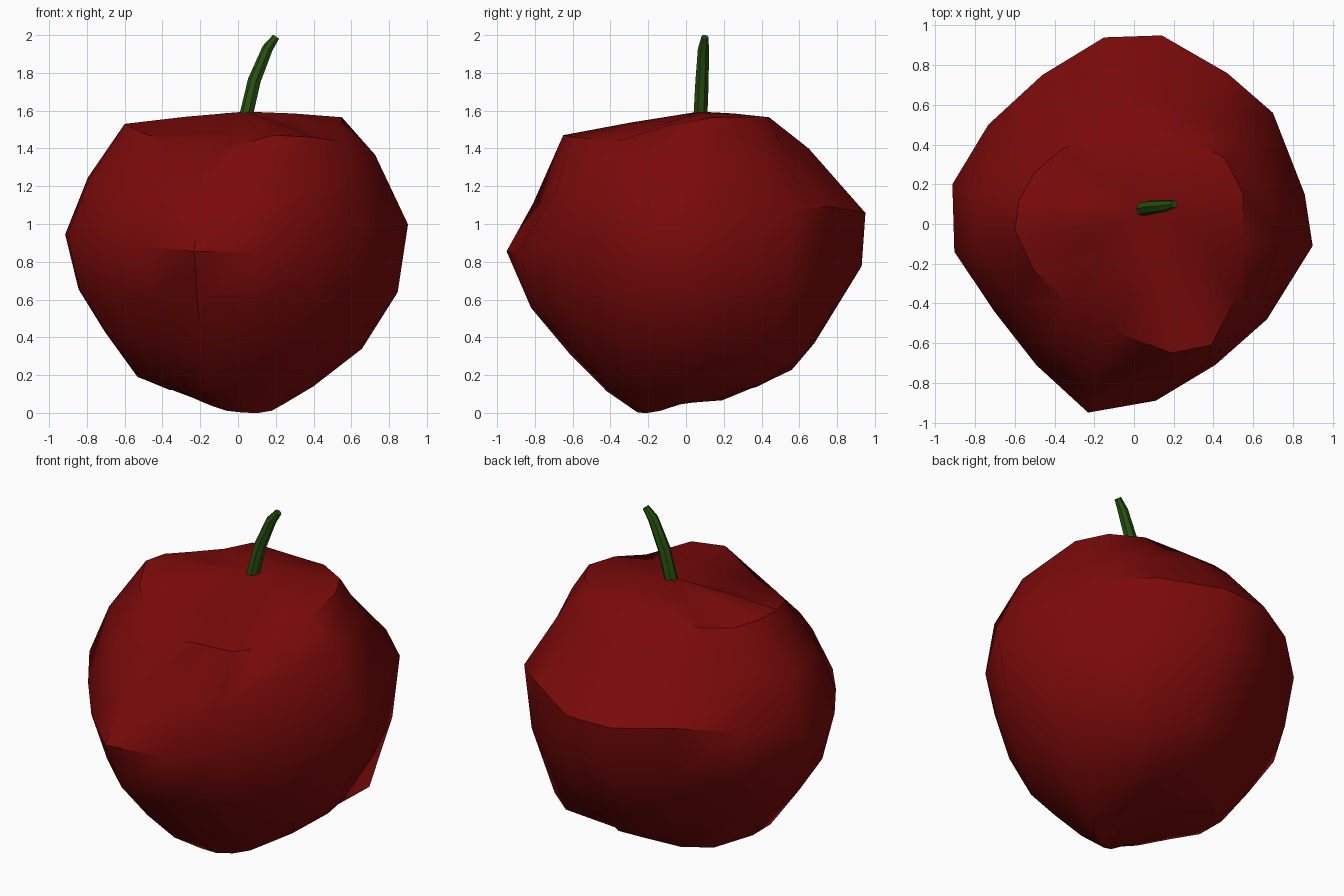
import bpy, bmesh, math
from mathutils import Vector

if "Cube" in bpy.data.objects:
    bpy.data.objects.remove(bpy.data.objects["Cube"])


def material(name, rgb):
    m = bpy.data.materials.new(name)
    m.diffuse_color = (*rgb, 1)
    m.use_nodes = True
    m.node_tree.nodes["Principled BSDF"].inputs["Base Color"].default_value = m.diffuse_color
    return m


def finish(bm, name, mat, angle):
    bmesh.ops.recalc_face_normals(bm, faces=bm.faces)
    me = bpy.data.meshes.new(name)
    bm.to_mesh(me)
    bm.free()
    me.materials.append(mat)
    ob = bpy.data.objects.new(name, me)
    bpy.context.collection.objects.link(ob)
    bpy.ops.object.select_all(action='DESELECT')
    ob.select_set(True)
    bpy.context.view_layer.objects.active = ob
    bpy.ops.object.shade_smooth_by_angle(angle=math.radians(angle))
    return ob


def bridge(bm, rings):
    for a, b in zip(rings, rings[1:]):
        n = len(a)
        for i in range(n):
            j = (i + 1) % n
            bm.faces.new((a[i], a[j], b[j], b[i]))


def fan(bm, ring, tip):
    v = bm.verts.new(tip)
    for i in range(len(ring)):
        bm.faces.new((ring[i], ring[(i + 1) % len(ring)], v))


red = material("apple red", (0.20, 0.003, 0.003))
green = material("stem green", (0.02, 0.082, 0.005))

# Irregular plan outline seen from above
outline = [(0.90, -0.11), (0.86, 0.15), (0.70, 0.56), (0.47, 0.76),
           (0.14, 0.95), (-0.15, 0.94), (-0.46, 0.75), (-0.73, 0.50),
           (-0.91, 0.20), (-0.90, -0.14), (-0.70, -0.44), (-0.49, -0.71),
           (-0.23, -0.95), (0.11, -0.89), (0.41, -0.71), (0.67, -0.48)]

# Lopsided rings: reach and height at left, right, front, back
profile = [
    (0.24, 0.08, 0.24, 0.01, 0.27, 0.00, 0.24, 0.09),
    (0.53, 0.19, 0.40, 0.14, 0.42, 0.11, 0.56, 0.23),
    (0.70, 0.43, 0.66, 0.34, 0.62, 0.31, 0.68, 0.37),
    (0.84, 0.65, 0.85, 0.64, 0.82, 0.55, 0.93, 0.78),
    (0.91, 0.94, 0.905, 1.00, 0.95, 0.85, 0.95, 1.06),
    (0.79, 1.24, 0.73, 1.37, 0.81, 1.10, 0.65, 1.40),
]

# Local bumps and dents: (ring, first, last segment) -> scale, lift
bumps = {
    (1, 2, 3): (0.9, -0.05),     # underside, back right
    (2, 2, 3): (1.12, -0.07),
    (1, 6, 7): (0.85, -0.08),    # underside, back left
    (2, 14, 15): (1.08, 0.0),    # low front right
    (4, 2, 3): (1.0, 0.05),      # widest line, raised at the back
    (4, 6, 7): (1.0, 0.04),
    (5, 14, 15): (1.14, 0.0),    # below the front right shoulder
}

# Uneven shoulder around the top, sunken at the front left
shoulder = [(0.55, -0.10, 1.52), (0.55, 0.15, 1.565), (0.46, 0.33, 1.565),
            (0.28, 0.43, 1.565), (0.08, 0.45, 1.555), (-0.21, 0.44, 1.565),
            (-0.36, 0.38, 1.51), (-0.50, 0.26, 1.50), (-0.58, 0.12, 1.52),
            (-0.60, -0.03, 1.53), (-0.50, -0.24, 1.48), (-0.33, -0.40, 1.43),
            (-0.10, -0.54, 1.39), (0.19, -0.65, 1.47), (0.39, -0.61, 1.46),
            (0.52, -0.36, 1.44)]

# Apple body
bm = bmesh.new()
rings = []
for k, (l, lz, r, rz, f, fz, b, bz) in enumerate(profile):
    ring = []
    for i, (x, y) in enumerate(outline):
        u, v = x / 0.905, y / 0.95
        w = u * u / (u * u + v * v)
        z = w * (rz if u > 0 else lz) + (1 - w) * (bz if v > 0 else fz)
        px, py = u * (r if u > 0 else l), v * (b if v > 0 else f)
        s = 1.0
        if k == 0:                              # sloping underside
            z = (max(0, 0.15 * (0.1 - px) + 0.18 * (py + 0.2))
                 + 0.4 * max(0, px - 0.15))
        for (ring_no, first, last), (scale, lift) in bumps.items():
            if k == ring_no and first <= i <= last:
                s, z = scale, z + lift
        ring.append(bm.verts.new((px * s, py * s, z)))
    rings.append(ring)
top = Vector((0.04, 0.07, 1.595))
rings.append([bm.verts.new(p) for p in shoulder])
inner = []
for i, p in enumerate(shoulder):
    q = top.lerp(Vector(p), 0.5)
    q.z += -0.03 if i in (10, 11, 12) else 0.005
    inner.append(bm.verts.new(q))
rings.append(inner)
bridge(bm, rings)
fan(bm, rings[0], (0.03, -0.02, 0.055))
fan(bm, rings[-1], top)
finish(bm, "apple_body", red, 40)

# Curved stem, swept along a short path
path = [Vector(p) for p in ((0.037, 0.075, 1.54), (0.088, 0.085, 1.76),
                            (0.158, 0.092, 1.93), (0.202, 0.10, 1.99))]
radii = (0.038, 0.036, 0.03, 0.02)
bm = bmesh.new()
rings = []
for i, (p, rad) in enumerate(zip(path, radii)):
    d = (path[min(i + 1, 3)] - path[max(i - 1, 0)]).normalized()
    side = d.cross(Vector((0, 1, 0))).normalized()
    up = d.cross(side)
    rings.append([bm.verts.new(p + rad * (math.cos(a) * side + math.sin(a) * up))
                  for a in (math.tau * s / 7 for s in range(7))])
bridge(bm, rings)
bm.faces.new(rings[0])
bm.faces.new(rings[-1])
finish(bm, "stem", green, 30)
